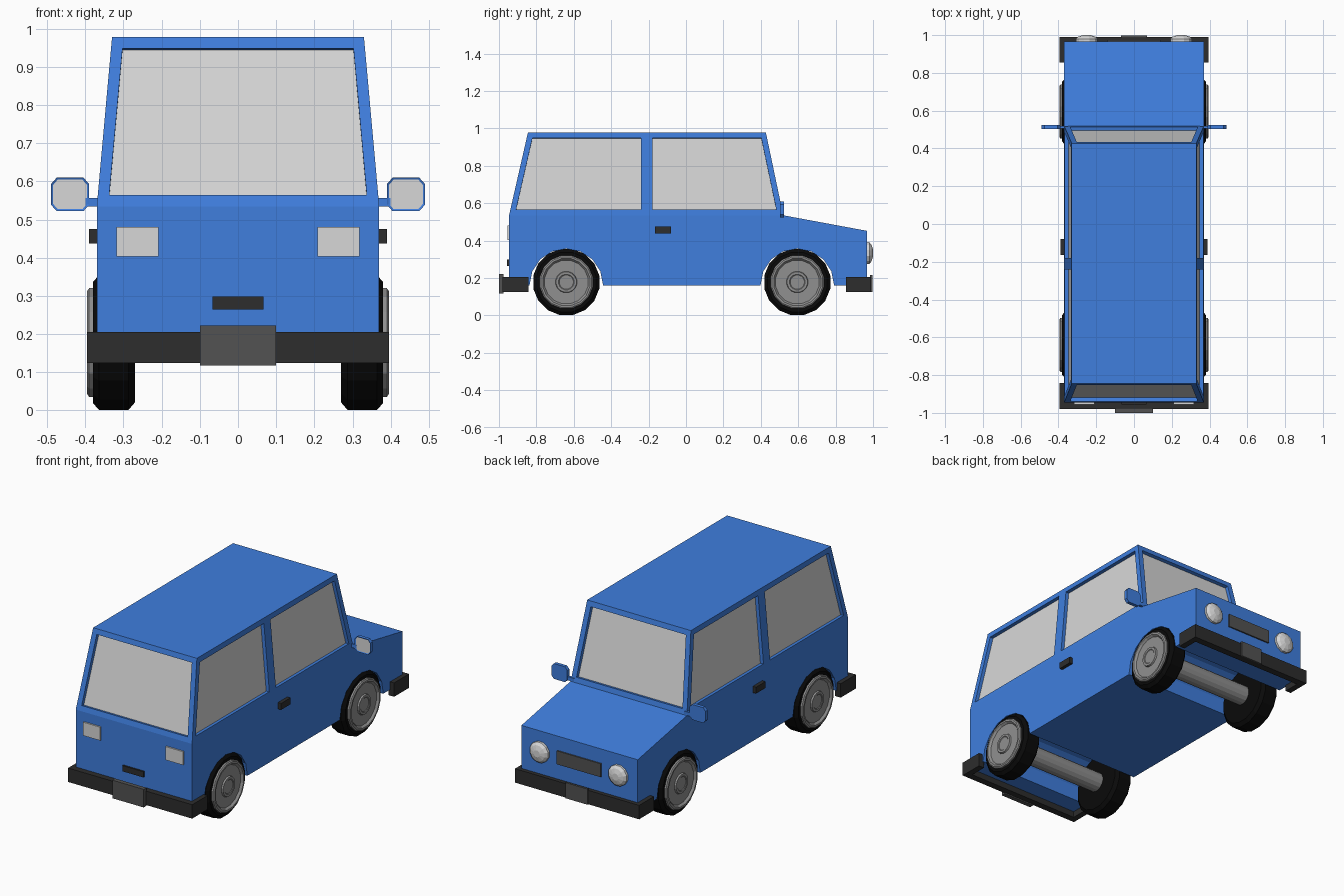
import bpy, bmesh, math
from mathutils import Vector

if "Cube" in bpy.data.objects:
    bpy.data.objects.remove(bpy.data.objects["Cube"])


def material(name, r, g, b):
    m = bpy.data.materials.new(name)
    m.diffuse_color = (r, g, b, 1)
    m.use_nodes = True
    m.node_tree.nodes["Principled BSDF"].inputs["Base Color"].default_value = m.diffuse_color
    return m


BLUE = material("blue paint", 0.05, 0.21, 0.73)
GLASS = material("light grey glass", 0.68, 0.68, 0.68)
BLACK = material("black rubber", 0.003, 0.003, 0.003)
DARK = material("dark trim", 0.026, 0.026, 0.026)
MID = material("dark grey plate", 0.085, 0.085, 0.085)
METAL = material("grey metal", 0.28, 0.28, 0.28)


def finish(name, bm, *mats):
    bmesh.ops.recalc_face_normals(bm, faces=bm.faces)
    me = bpy.data.meshes.new(name)
    bm.to_mesh(me)
    bm.free()
    for m in mats:
        me.materials.append(m)
    ob = bpy.data.objects.new(name, me)
    bpy.context.collection.objects.link(ob)
    return ob


def prism_mesh(pts, axis, a, b):
    """Extrude a 2D outline along axis; the outline uses the other two axes in order."""
    bm = bmesh.new()

    def place(p, t):
        c = list(p)
        c.insert(axis, t)
        return bm.verts.new(c)
    lo = [place(p, a) for p in pts]
    hi = [place(p, b) for p in pts]
    bm.faces.new(lo)
    bm.faces.new(hi)
    n = len(pts)
    for i in range(n):
        j = (i + 1) % n
        bm.faces.new((lo[i], lo[j], hi[j], hi[i]))
    bmesh.ops.recalc_face_normals(bm, faces=bm.faces)
    return bm


def box(name, x0, x1, y0, y1, z0, z1, mat):
    pts = [(x0, y0), (x1, y0), (x1, y1), (x0, y1)]
    return finish(name, prism_mesh(pts, 2, z0, z1), mat)


def lathe(name, profile, axis, sides, centre, flip, mat):
    """Spin (distance along axis, radius) points around the x or y axis."""
    bm = bmesh.new()
    rings = []
    for d, r in profile:
        ring = []
        for i in range(sides):
            a = 2 * math.pi * (i + 0.5) / sides
            c = [r * math.cos(a), r * math.sin(a)]
            c.insert(axis, d * flip)
            ring.append(bm.verts.new(Vector(c) + Vector(centre)))
        rings.append(ring)
    for p, q in zip(rings, rings[1:]):
        for i in range(sides):
            j = (i + 1) % sides
            bm.faces.new((p[i], p[j], q[j], q[i]))
    bm.faces.new(rings[0])
    bm.faces.new(rings[-1])
    return finish(name, bm, mat)


WHEEL_Y = (-0.64, 0.595)
WHEEL_Z = 0.178

# Lower body: side profile with open wheel arches
outline = [(-0.946, 0.16)]
for wy in WHEEL_Y:
    for i in range(9):
        a = math.pi * (1 - i / 8)
        outline.append((wy + 0.197 * math.cos(a), 0.16 + 0.197 * math.sin(a)))
outline += [(0.967, 0.16), (0.967, 0.452), (0.52, 0.535), (-0.946, 0.535)]
finish("lower_body", prism_mesh(outline, 0, -0.37, 0.37), BLUE)

# Cabin: tapered walls with recessed windows
bm = bmesh.new()
low, high = [], []
for yl, yh in ((-0.946, -0.845), (-0.21, -0.21), (0.52, 0.427)):
    low.append([bm.verts.new((s * 0.37, yl, 0.535)) for s in (-1, 1)])
    high.append([bm.verts.new((s * 0.33, yh, 0.978)) for s in (-1, 1)])
walls = []
for k in (0, 1):
    for i in (0, 1):
        walls.append(bm.faces.new((low[i][k], low[i + 1][k], high[i + 1][k], high[i][k])))
    bm.faces.new((high[k][0], high[k][1], high[k + 1][1], high[k + 1][0]))
for i in (0, 2):
    walls.append(bm.faces.new((low[i][0], low[i][1], high[i][1], high[i][0])))
bmesh.ops.recalc_face_normals(bm, faces=bm.faces)
bm.normal_update()
bmesh.ops.inset_individual(bm, faces=walls, thickness=0.03, use_even_offset=True)
bmesh.ops.inset_individual(bm, faces=walls, thickness=0.0, depth=-0.02)
for f in walls:
    f.material_index = 1
finish("cabin", bm, BLUE, GLASS)

# Wrap-around bumpers with number plates
for name, edge, inner, tip in (("rear", -0.98, -0.94, -0.842), ("front", 0.99, 0.95, 0.855)):
    u = [(-0.395, tip), (-0.395, edge), (0.395, edge), (0.395, tip),
         (0.36, tip), (0.36, inner), (-0.36, inner), (-0.36, tip)]
    finish(name + "_bumper", prism_mesh(u, 2, 0.125, 0.205), DARK)
box("rear_plate", -0.1, 0.1, -1.0, -0.975, 0.118, 0.222, MID)
box("front_plate", -0.07, 0.07, 0.985, 0.997, 0.125, 0.215, MID)

# Tailgate handle and grille
box("tailgate_handle", -0.067, 0.067, -0.956, -0.94, 0.265, 0.298, DARK)
box("grille", -0.14, 0.14, 0.96, 0.975, 0.293, 0.37, MID)

# Wheels and axles
TYRE = [(0.27, 0.05), (0.27, 0.16), (0.287, 0.18), (0.364, 0.18), (0.38, 0.162), (0.38, 0.12)]
RIM = [(0.372, 0.145), (0.39, 0.145), (0.395, 0.138), (0.395, 0.128), (0.383, 0.118),
       (0.383, 0.058), (0.392, 0.055), (0.392, 0.042), (0.389, 0.038)]
for wy, end in zip(WHEEL_Y, ("rear", "front")):
    c = (0, wy, WHEEL_Z)
    lathe(end + "_axle", [(-0.3, 0.055), (0.3, 0.055)], 0, 16, c, 1, METAL)
    for s, side in ((-1, "left"), (1, "right")):
        lathe(f"{end}_{side}_tyre", TYRE, 0, 16, c, s, BLACK)
        lathe(f"{end}_{side}_rim", RIM, 0, 16, c, s, METAL)

# Paired parts on both sides
LAMP = [(0.96, 0.06), (0.98, 0.06), (0.992, 0.046), (1.0, 0.02)]
for s, side in ((-1, "left"), (1, "right")):
    lathe(side + "_headlight", LAMP, 1, 12, (s * 0.25, 0, 0.333), 1, GLASS)
    xa, xb = sorted((s * 0.208, s * 0.318))
    box(side + "_tail_light", xa, xb, -0.955, -0.94, 0.403, 0.48, GLASS)
    xa, xb = sorted((s * 0.36, s * 0.39))
    box(side + "_door_handle", xa, xb, -0.165, -0.08, 0.438, 0.475, DARK)

    # Door mirror: chamfered plate with glass on the face looking back
    xa, xb = sorted((s * 0.35, s * 0.4))
    box(side + "_mirror_arm", xa, xb, 0.505, 0.519, 0.535, 0.556, BLUE)
    oct_pts = [(s * (0.44 + x), 0.566 + z) for x, z in (
        (-0.05, -0.027), (-0.035, -0.044), (0.035, -0.044), (0.05, -0.027),
        (0.05, 0.027), (0.035, 0.044), (-0.035, 0.044), (-0.05, 0.027))]
    bm = prism_mesh(oct_pts, 1, 0.503, 0.523)
    bm.normal_update()
    face = min(bm.faces, key=lambda f: f.normal.y)
    bmesh.ops.inset_individual(bm, faces=[face], thickness=0.006, depth=-0.003)
    face.material_index = 1
    finish(side + "_mirror", bm, BLUE, GLASS)
